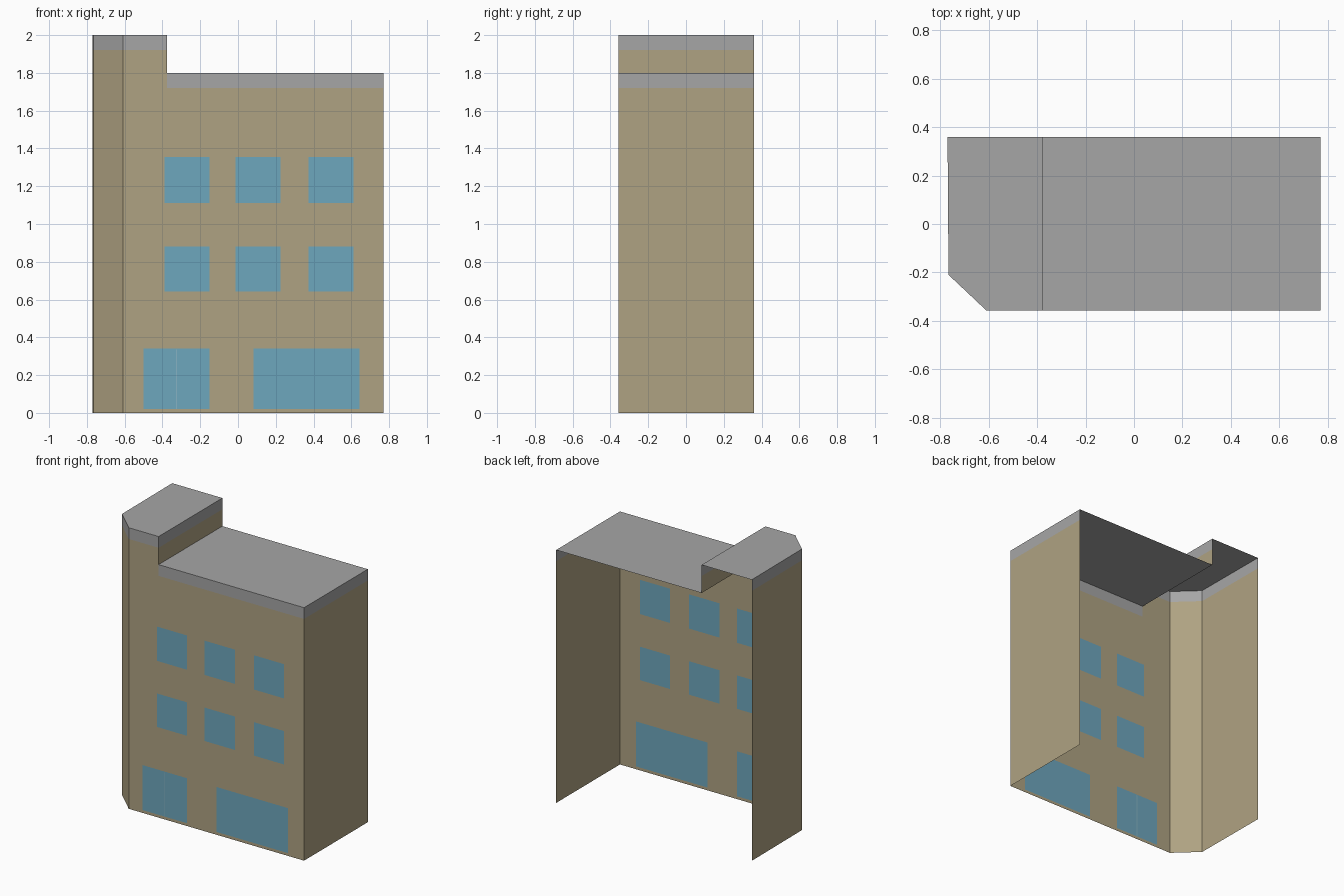
import bpy, bmesh

if "Cube" in bpy.data.objects:
    bpy.data.objects.remove(bpy.data.objects["Cube"])


def material(name, rgb):
    m = bpy.data.materials.new(name)
    m.diffuse_color = (*rgb, 1)
    m.use_nodes = True
    m.node_tree.nodes["Principled BSDF"].inputs["Base Color"].default_value = m.diffuse_color
    return m


MATS = [material("tan_wall", (0.43, 0.365, 0.225)),
        material("grey_roof", (0.38, 0.38, 0.38)),
        material("blue_glass", (0.155, 0.385, 0.51)),
        material("pale_blue_door_gap", (0.24, 0.45, 0.55))]
TAN, GREY, GLASS, GAP = range(4)

LOW, HIGH, BAND = 1.80, 2.0, 0.08       # roof heights and parapet band
STEP_X, FRONT, BACK = -0.375, -0.357, 0.36
RIGHT = 0.77
BACK_LEFT, SIDE_LEFT, FRONT_LEFT = (-0.77, BACK), (-0.766, -0.21), (-0.61, FRONT)


def make_object(name, bm):
    bmesh.ops.remove_doubles(bm, verts=bm.verts, dist=1e-5)
    mesh = bpy.data.meshes.new(name)
    bm.to_mesh(mesh)
    bm.free()
    for m in MATS:
        mesh.materials.append(m)
    ob = bpy.data.objects.new(name, mesh)
    bpy.context.collection.objects.link(ob)


def wall(name, start, end, us, zs, colour):
    """Upright sheet from start to end, cut at us (0..1) and zs; colour(u, z) picks the material."""
    bm = bmesh.new()
    us, zs = sorted(set(us)), sorted(set(zs))

    def point(u, z):
        return bm.verts.new([a + (b - a) * u for a, b in zip(start, end)] + [z])

    for u0, u1 in zip(us, us[1:]):
        for z0, z1 in zip(zs, zs[1:]):
            index = colour((u0 + u1) / 2, (z0 + z1) / 2)
            if index is not None:
                f = bm.faces.new([point(u0, z0), point(u1, z0), point(u1, z1), point(u0, z1)])
                f.material_index = index
    make_object(name, bm)


def plain_wall(name, start, end, bottom, top):
    wall(name, start, end, (0, 1), (bottom, top - BAND, top),
         lambda u, z: GREY if z > top - BAND else TAN)


def roof(name, outline, z):
    bm = bmesh.new()
    f = bm.faces.new([bm.verts.new((x, y, z)) for x, y in outline])
    f.material_index = GREY
    make_object(name, bm)


# Front wall panes: two rows of three windows, the door and the shop window
panes = [(x0, x1, z0, z1, GLASS)
         for x0, x1 in ((-0.388, -0.152), (-0.013, 0.225), (0.374, 0.611))
         for z0, z1 in ((0.642, 0.88), (1.112, 1.356))]
panes += [(-0.329, -0.323, 0.02, 0.335, GAP),
          (-0.50, -0.152, 0.02, 0.34, GLASS),
          (0.082, 0.642, 0.02, 0.34, GLASS)]


def front_colour(u, z):
    x = FRONT_LEFT[0] + (RIGHT - FRONT_LEFT[0]) * u
    top = HIGH if x < STEP_X else LOW
    if z > top:
        return None
    if z > top - BAND:
        return GREY
    for x0, x1, z0, z1, index in panes:
        if x0 < x < x1 and z0 < z < z1:
            return index
    return TAN


x_cuts = [FRONT_LEFT[0], STEP_X, RIGHT] + [x for p in panes for x in p[:2]]
z_cuts = [0, LOW - BAND, LOW, HIGH - BAND, HIGH] + [z for p in panes for z in p[2:4]]
wall("front_wall", FRONT_LEFT, (RIGHT, FRONT),
     [(x - FRONT_LEFT[0]) / (RIGHT - FRONT_LEFT[0]) for x in x_cuts], z_cuts, front_colour)

# Side walls, chamfered corner and the step between roofs (the back is open)
plain_wall("right_wall", (RIGHT, FRONT), (RIGHT, BACK), 0, LOW)
plain_wall("left_wall", BACK_LEFT, SIDE_LEFT, 0, HIGH)
plain_wall("corner_wall", SIDE_LEFT, FRONT_LEFT, 0, HIGH)
plain_wall("step_wall", (STEP_X, FRONT), (STEP_X, BACK), LOW, HIGH)

# Flat roofs
roof("main_roof", [(STEP_X, FRONT), (RIGHT, FRONT), (RIGHT, BACK), (STEP_X, BACK)], LOW)
roof("tower_roof", [FRONT_LEFT, (STEP_X, FRONT), (STEP_X, BACK), BACK_LEFT, SIDE_LEFT], HIGH)
